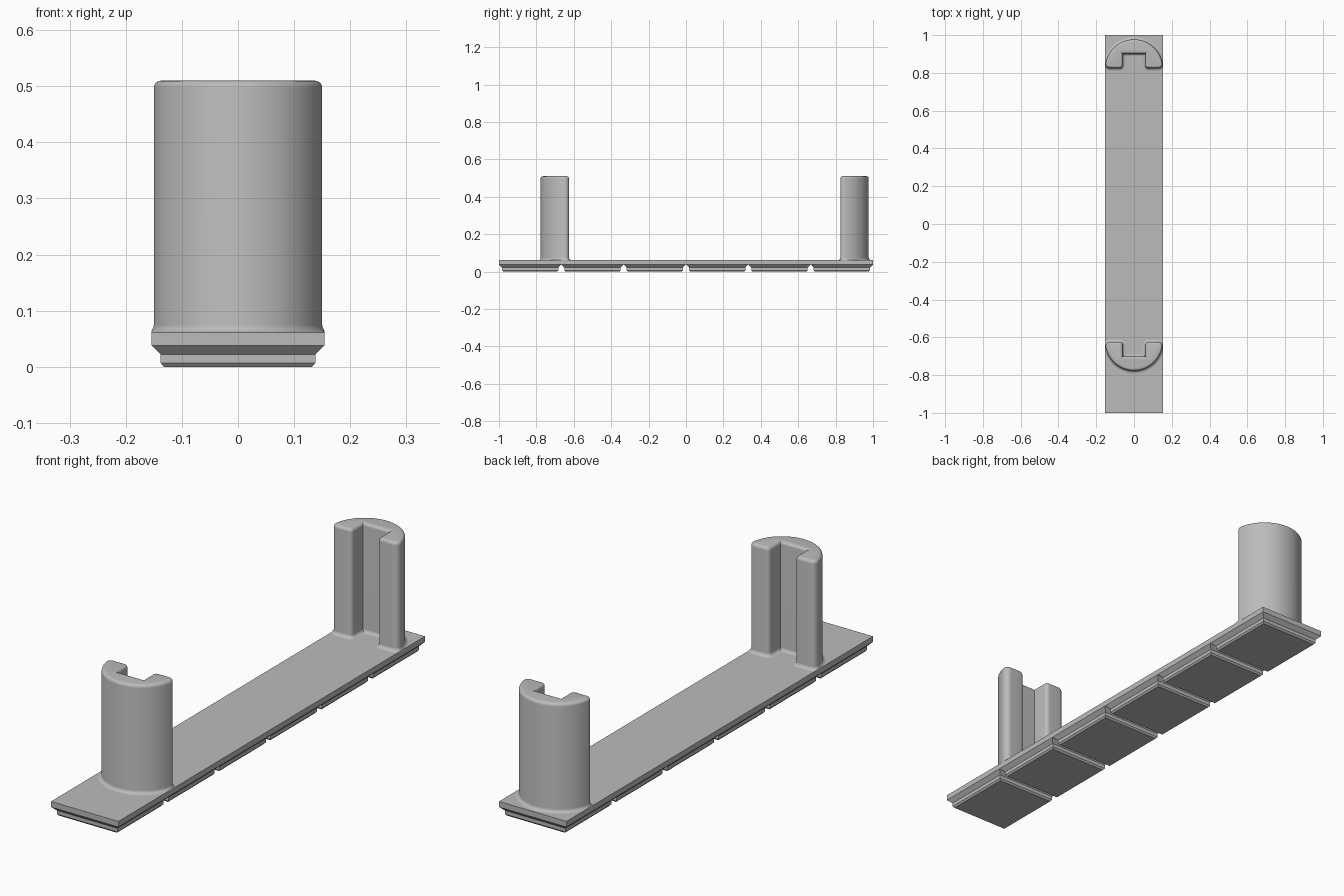
import bpy, bmesh, math
from mathutils import Vector

cube = bpy.data.objects.get("Cube")
if cube:
    bpy.data.objects.remove(cube, do_unlink=True)

grey = bpy.data.materials.new("plain grey")
grey.use_nodes = True
grey.diffuse_color = (0.5, 0.5, 0.5, 1)
grey.node_tree.nodes["Principled BSDF"].inputs["Base Color"].default_value = (0.5, 0.5, 0.5, 1)

HALF_W, CELLS = 0.154, 6
PITCH = 2 / CELLS
PLATE_LOW, PLATE_TOP, POST_TOP = 0.038, 0.061, 0.51


def loft(name, rings, smooth=False):
    """Skin a stack of matching closed rings and cap both ends."""
    bm = bmesh.new()
    loops = [[bm.verts.new(p) for p in ring] for ring in rings]
    n = len(loops[0])
    for a, b in zip(loops, loops[1:]):
        for i in range(n):
            j = (i + 1) % n
            bm.faces.new((a[i], a[j], b[j], b[i]))
    bm.faces.new(loops[0][::-1])
    bm.faces.new(loops[-1])
    bmesh.ops.recalc_face_normals(bm, faces=bm.faces)
    mesh = bpy.data.meshes.new(name)
    bm.to_mesh(mesh)
    bm.free()
    mesh.materials.append(grey)
    obj = bpy.data.objects.new(name, mesh)
    bpy.context.collection.objects.link(obj)
    if smooth:
        bpy.ops.object.select_all(action='DESELECT')
        obj.select_set(True)
        bpy.context.view_layer.objects.active = obj
        bpy.ops.object.shade_smooth_by_angle(angle=math.radians(35))
    return obj


def rect(cy, hx, hy, z):
    return [(sx * hx, cy + sy * hy, z) for sx, sy in ((-1, -1), (1, -1), (1, 1), (-1, 1))]


def arc(cx, cy, r, start, end, steps):
    return [Vector((cx + r * math.cos(a), cy + r * math.sin(a)))
            for a in (start + (end - start) * i / steps for i in range(steps + 1))]


def offset(points, d):
    """Move a counter-clockwise outline outwards by d with mitred corners."""
    result = []
    for i, p in enumerate(points):
        e1 = (p - points[i - 1]).normalized()
        e2 = (points[(i + 1) % len(points)] - p).normalized()
        n1, n2 = Vector((e1.y, -e1.x)), Vector((e2.y, -e2.x))
        result.append(p + (n1 + n2) * d / (1 + n1.dot(n2)))
    return result


# Top plate
loft("base_plate", [rect(0, HALF_W, 1, PLATE_LOW), rect(0, HALF_W, 1, PLATE_TOP)])

# Stepped feet: inset from the cell edge at each height
foot_steps = [(0.022, 0), (0.016, 0.007), (0.016, 0.022), (0, PLATE_LOW)]
for k in range(CELLS):
    cy = -1 + PITCH * (k + 0.5)
    loft(f"foot_{k + 1}", [rect(cy, HALF_W - d, PITCH / 2 - d, z) for d, z in foot_steps])

# Right half of the post outline: slot, rounded arm tip, outer arc
R, TIP, LIP, SLOT, DEPTH = 0.152, 0.022, 0.016, 0.06, 0.077
tip_x = math.sqrt((R - TIP) ** 2 - TIP ** 2)
turn = math.atan2(TIP, tip_x)
half = [Vector((SLOT, DEPTH))]
half += arc(SLOT + LIP, LIP, LIP, math.pi, 1.5 * math.pi, 6)
half += arc(tip_x, TIP, TIP, -math.pi / 2, turn, 10)
half += arc(0, 0, R, turn, math.pi / 2, 24)[1:]
outline = half + [Vector((-p.x, p.y)) for p in reversed(half[:-1])]

# Vertical section: base fillet, straight wall, rounded rim
FILLET, RIM, STEPS = 0.014, 0.013, 5
section = []
for i in range(STEPS + 1):
    a = math.pi / 2 * i / STEPS
    section.append((FILLET * (1 - math.sin(a)), PLATE_TOP + FILLET * (1 - math.cos(a))))
for i in range(STEPS + 1):
    a = math.pi / 2 * i / STEPS
    section.append((-RIM * (1 - math.cos(a)), POST_TOP - RIM * (1 - math.sin(a))))

for name, y0, way in (("rear_post", 0.825, 1), ("front_post", -0.625, -1)):
    rings = [[(max(-HALF_W, min(HALF_W, p.x)), y0 + way * p.y, z) for p in offset(outline, d)]
             for d, z in section]
    loft(name, rings, smooth=True)
